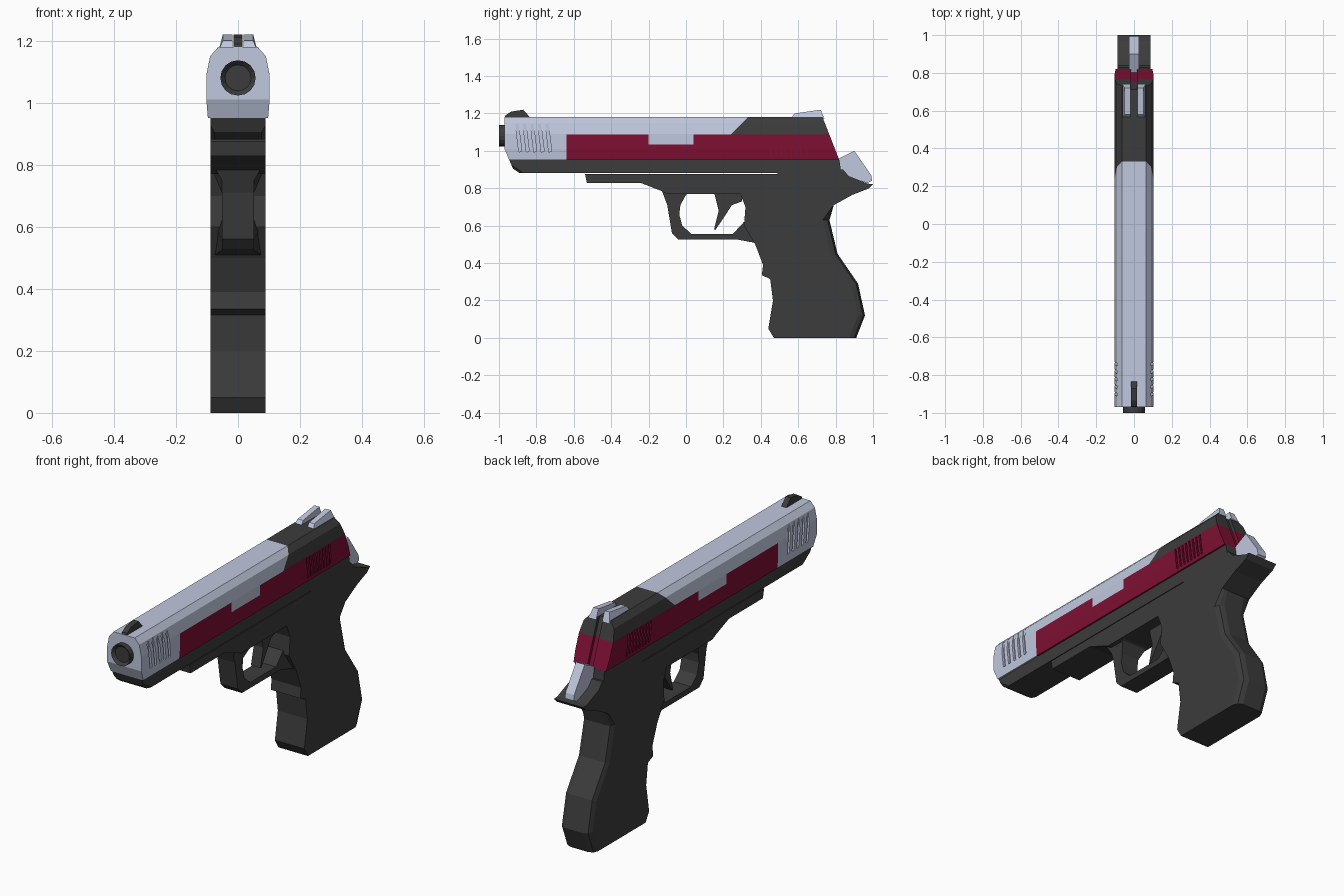
import bpy, bmesh, math
from mathutils import Matrix

old = bpy.data.objects.get("Cube")
if old:
    bpy.data.objects.remove(old, do_unlink=True)


def material(name, color):
    m = bpy.data.materials.new(name)
    m.use_nodes = True
    m.diffuse_color = (*color, 1)
    m.node_tree.nodes["Principled BSDF"].inputs["Base Color"].default_value = (*color, 1)
    return m


SILVER = material("pale blue silver", (0.53, 0.58, 0.73))
DARK = material("charcoal", (0.045, 0.045, 0.045))
RED = material("crimson", (0.21, 0.005, 0.034))


def make_object(name, bm, *mats):
    bmesh.ops.recalc_face_normals(bm, faces=bm.faces)
    mesh = bpy.data.meshes.new(name)
    bm.to_mesh(mesh)
    bm.free()
    obj = bpy.data.objects.new(name, mesh)
    bpy.context.collection.objects.link(obj)
    for m in mats:
        mesh.materials.append(m)
    return obj


def extrude(points, direction):
    bm = bmesh.new()
    face = bm.faces.new([bm.verts.new(p) for p in points])
    new = bmesh.ops.extrude_face_region(bm, geom=[face])["geom"]
    bmesh.ops.translate(bm, vec=direction, verts=[v for v in new if isinstance(v, bmesh.types.BMVert)])
    return bm


def side_prism(name, profile, half, mat, x=0, rule=None, bevel=0.03, segments=2):
    """Side profile of (y, z) points given a thickness along x."""
    bm = extrude([(x - half, y, z) for y, z in profile], (2 * half, 0, 0))
    if rule:
        edges = [e for e in bm.edges
                 if abs(e.verts[0].co.x - e.verts[1].co.x) < 1e-5
                 and all(rule(v.co) for v in e.verts)]
        bmesh.ops.bevel(bm, geom=edges, offset=bevel, segments=segments,
                        profile=0.5, affect='EDGES', clamp_overlap=True)
    return make_object(name, bm, mat)


# Slide body: cross-section swept along the length
half_section = [(0.097, 0.95), (0.102, 1.01), (0.102, 1.09), (0.09, 1.15), (0.063, 1.18)]
section = half_section + [(-x, z) for x, z in reversed(half_section)]
slide_bm = extrude([(x, -0.97, z) for x, z in section], (0, 1.85, 0))


def bisect(bm, point, normal, trim=False):
    bmesh.ops.bisect_plane(bm, geom=bm.verts[:] + bm.edges[:] + bm.faces[:], dist=1e-5,
                           plane_co=point, plane_no=normal, clear_outer=trim)
    if trim:
        bmesh.ops.holes_fill(bm, edges=[e for e in bm.edges if e.is_boundary])


# Sloped rear end and the undercut lower front
bisect(slide_bm, (0, 0.82, 0.95), (0, 0.23, 0.09), True)
bisect(slide_bm, (0, -0.97, 1.01), (0, -0.06, -0.025), True)
slide = make_object("slide", slide_bm)

# Grip grooves and rear channel, cut from the slide
cut = bmesh.new()


def cutter(center, size, tilt):
    mat = Matrix.Translation(center) @ Matrix.Rotation(tilt, 4, 'X') @ Matrix.Diagonal((*size, 1))
    bmesh.ops.create_cube(cut, size=1, matrix=mat)


for side in (-1, 1):
    for i in range(5):
        cutter((side * 0.103, -0.895 + i * 0.04, 1.07), (0.026, 0.016, 0.15), 0.12)
    for i in range(8):
        cutter((side * 0.103, 0.45 + i * 0.027, 1.025), (0.018, 0.011, 0.115), 0.12)
cutter((0, 0.775, 1.06), (0.032, 0.03, 0.5), 0.373)
groove_cutter = make_object("groove_cutter", cut)
groove_cutter.hide_render = True
mod = slide.modifiers.new("grooves", 'BOOLEAN')
mod.operation = 'DIFFERENCE'
mod.solver = 'EXACT'
mod.object = groove_cutter
bpy.context.view_layer.objects.active = slide
bpy.ops.object.modifier_apply(modifier=mod.name)
bpy.data.objects.remove(groove_cutter, do_unlink=True)

# Colour borders are cut into the slide, then faces are coloured by region
slide.data.materials.clear()
for m in (SILVER, DARK, RED):
    slide.data.materials.append(m)
bm = bmesh.new()
bm.from_mesh(slide.data)
for z in (1.035, 1.088):
    bisect(bm, (0, 0, z), (0, 0, 1))
for y in (-0.64, -0.2, 0.04):
    bisect(bm, (0, y, 0), (0, 1, 0))
bisect(bm, (0, 0.24, 1.088), (0, 1, -1))
for f in bm.faces:
    c = f.calc_center_median()
    f.material_index = 0
    if c.z > 1.088:
        if c.y - 0.24 > c.z - 1.088:
            f.material_index = 1
    elif c.y > -0.64 and not (c.z > 1.035 and -0.2 < c.y < 0.04):
        f.material_index = 2
bm.to_mesh(slide.data)
bm.free()

# Dark lower rail of the slide
side_prism("slide_rail", [(-0.945, 0.951), (-0.925, 0.905), (-0.89, 0.881), (0.83, 0.881),
                          (0.82, 0.951)], 0.088, DARK,
           rule=lambda p: p.y < -0.88 and p.z < 0.92, bevel=0.012, segments=1)

# Frame and grip in one silhouette, rounded along the back of the grip
side_prism("frame_and_grip", [
    (-0.54, 0.877), (0.49, 0.877), (0.49, 0.9), (0.84, 0.9), (0.87, 0.865), (0.97, 0.825),
    (1.0, 0.822), (0.975, 0.798), (0.89, 0.765), (0.79, 0.71), (0.767, 0.63), (0.81, 0.45),
    (0.92, 0.29), (0.957, 0.12), (0.91, 0), (0.47, 0), (0.44, 0.05), (0.465, 0.2),
    (0.45, 0.315), (0.405, 0.335), (0.412, 0.39), (0.37, 0.5), (0.31, 0.6), (0.318, 0.7),
    (0.29, 0.77), (-0.1, 0.77), (-0.13, 0.785), (-0.24, 0.828), (-0.53, 0.828)],
    0.088, DARK, rule=lambda p: p.y > 0.75 and p.z < 0.72, bevel=0.035)

# Trigger guard, flared where it meets the frame
guard = side_prism("trigger_guard", [
    (-0.13, 0.79), (-0.115, 0.75), (-0.1, 0.71), (-0.075, 0.56), (-0.04, 0.525), (0.28, 0.525),
    (0.37, 0.508), (0.37, 0.61), (0.31, 0.62), (0.25, 0.555), (0.03, 0.555), (-0.02, 0.6),
    (-0.036, 0.66), (-0.03, 0.71), (0.0, 0.765), (0.05, 0.79)], 0.052, DARK)
for v in guard.data.vertices:
    if v.co.z > 0.76 or v.co.y > 0.35:
        v.co.x *= 1.45

side_prism("trigger", [(0.15, 0.78), (0.175, 0.68), (0.15, 0.58), (0.157, 0.577), (0.21, 0.655),
                       (0.245, 0.71), (0.3, 0.73), (0.3, 0.78)], 0.028, DARK)

side_prism("hammer", [(0.8, 0.95), (0.83, 0.965), (0.9, 1.0), (0.99, 0.87), (0.995, 0.84),
                      (0.97, 0.828), (0.87, 0.86), (0.8, 0.9)], 0.026, SILVER)

side_prism("front_sight", [(-0.97, 1.175), (-0.965, 1.19), (-0.935, 1.21), (-0.87, 1.22),
                           (-0.83, 1.175)], 0.015, DARK)

# Rear sight: two posts leaning inward
for label, s in (("left", 1), ("right", -1)):
    post = side_prism(label + "_rear_sight", [(0.56, 1.17), (0.58, 1.2), (0.72, 1.22),
                                              (0.74, 1.17)], 0.022, SILVER, x=s * 0.04)
    for v in post.data.vertices:
        if v.co.z > 1.19 and abs(v.co.x) > 0.04:
            v.co.x = s * 0.049

# Barrel with a shallow bore
bm = bmesh.new()
turn = Matrix.Translation((0, -0.93, 1.08)) @ Matrix.Rotation(math.pi / 2, 4, 'X')
bmesh.ops.create_cone(bm, cap_ends=True, segments=16, radius1=0.057, radius2=0.057,
                      depth=0.14, matrix=turn)
bm.normal_update()
muzzle = [f for f in bm.faces if f.normal.y < -0.9]
bmesh.ops.inset_region(bm, faces=muzzle, thickness=0.015)
bmesh.ops.translate(bm, vec=(0, 0.015, 0), verts=muzzle[0].verts[:])
make_object("barrel", bm, DARK)
